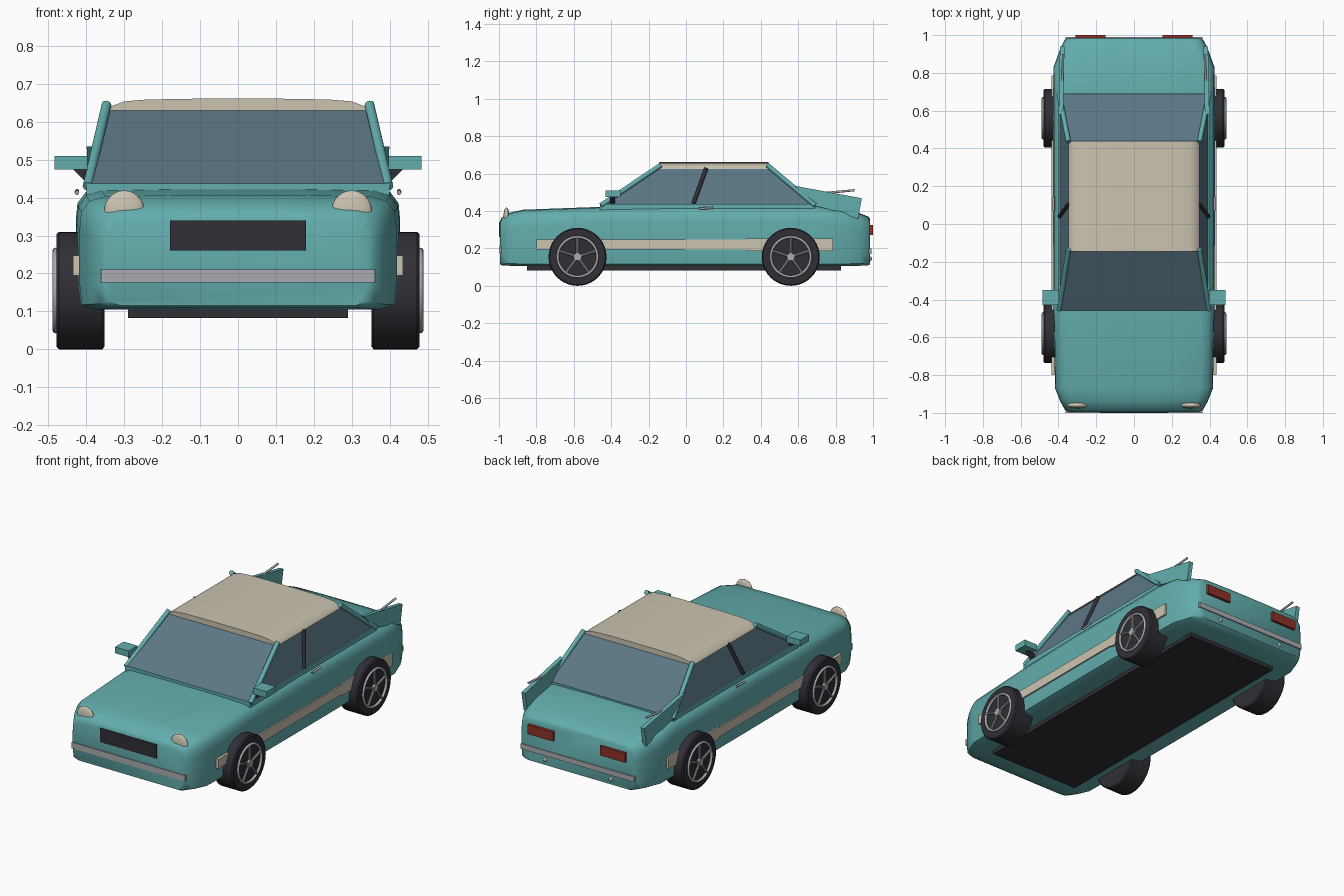
import bpy, bmesh, math
from mathutils import Vector, Matrix

if "Cube" in bpy.data.objects:
    bpy.data.objects.remove(bpy.data.objects["Cube"])

def material(name, r, g, b):
    m = bpy.data.materials.new(name)
    m.diffuse_color = (r, g, b, 1)
    m.use_nodes = True
    m.node_tree.nodes["Principled BSDF"].inputs["Base Color"].default_value = m.diffuse_color
    return m

TEAL = material("teal paint", 0.125, 0.42, 0.42)
CREAM = material("cream", 0.60, 0.55, 0.44)
GLASS = material("blue grey glass", 0.105, 0.185, 0.235)
BLACK = material("black rubber", 0.028, 0.028, 0.036)
SILVER = material("silver", 0.40, 0.41, 0.43)
RED = material("red lens", 0.27, 0.03, 0.02)

def finish(name, bm, mat, smooth=None):
    bmesh.ops.recalc_face_normals(bm, faces=bm.faces)
    me = bpy.data.meshes.new(name)
    bm.to_mesh(me)
    bm.free()
    me.materials.append(mat)
    ob = bpy.data.objects.new(name, me)
    bpy.context.collection.objects.link(ob)
    if smooth:
        bpy.ops.object.select_all(action='DESELECT')
        bpy.context.view_layer.objects.active = ob
        ob.select_set(True)
        bpy.ops.object.shade_smooth_by_angle(angle=math.radians(smooth))
    return ob

def loft(name, rings, mat, smooth=None):
    """Skin closed rings of equal length and cap both ends."""
    bm = bmesh.new()
    rows = [[bm.verts.new(p) for p in ring] for ring in rings]
    n = len(rows[0])
    for a, b in zip(rows, rows[1:]):
        for i in range(n):
            j = (i + 1) % n
            bm.faces.new((a[i], a[j], b[j], b[i]))
    bm.faces.new(rows[0])
    bm.faces.new(rows[-1])
    return finish(name, bm, mat, smooth)

def box(name, x, y, z, mat):
    ring = lambda h: [(x[0], y[0], h), (x[1], y[0], h), (x[1], y[1], h), (x[0], y[1], h)]
    return loft(name, [ring(z[0]), ring(z[1])], mat)

def side_box(name, s, x, y, z, mat):
    return box(name, sorted((s * x[0], s * x[1])), y, z, mat)

def tube(name, a, b, r, mat, n=12):
    a, b = Vector(a), Vector(b)
    bm = bmesh.new()
    rot = (b - a).to_track_quat('Z', 'Y').to_matrix().to_4x4()
    bmesh.ops.create_cone(bm, cap_ends=True, segments=n, radius1=r, radius2=r,
                          depth=(b - a).length, matrix=Matrix.Translation((a + b) / 2) @ rot)
    return finish(name, bm, mat, 40)

def ball(name, c, r, mat):
    bm = bmesh.new()
    bmesh.ops.create_uvsphere(bm, u_segments=24, v_segments=16, radius=1,
                              matrix=Matrix.Translation(c) @ Matrix.Diagonal((*r, 1)))
    return finish(name, bm, mat, 60)

def lathe(name, profile, mat, c, n=40, closed=False):
    """Spin (x, radius) points round an axle parallel to x through c."""
    rings = [[(c[0] + x, c[1] + r * math.cos(t), c[2] + r * math.sin(t))
              for t in (2 * math.pi * i / n for i in range(n))] for x, r in profile]
    return loft(name, rings, mat, 35)

# Body shell: stations of y, half width, top height, bottom height
stations = [(-0.995, 0.345, 0.345, 0.115), (-0.985, 0.365, 0.365, 0.11),
            (-0.94, 0.39, 0.392, 0.107), (-0.87, 0.418, 0.407, 0.105),
            (-0.46, 0.426, 0.422, 0.105), (0, 0.428, 0.43, 0.105),
            (0.69, 0.428, 0.43, 0.105), (0.83, 0.426, 0.412, 0.105),
            (0.93, 0.39, 0.388, 0.107), (0.975, 0.367, 0.37, 0.11),
            (0.985, 0.35, 0.355, 0.115)]
rings = []
for y, w, t, b in stations:
    half = [(0.35 * w, t), (0.84 * w, t - 0.004), (0.94 * w, t - 0.016), (0.99 * w, t - 0.045),
            (w, t - 0.09), (w, 0.17), (0.985 * w, b + 0.012), (0.9 * w, b)]
    rings.append([(x, y, z) for x, z in half] + [(-x, y, z) for x, z in reversed(half)])
loft("body_shell", rings, TEAL, 40)
loft("window_sill", [[(-0.40, -0.46, z), (0.40, -0.46, z), (0.40, 0.69, z), (-0.40, 0.69, z)]
                     for z in (0.40, 0.438)], TEAL)
box("underside_plate", (-0.29, 0.29), (-0.85, 0.83), (0.082, 0.12), BLACK)

# Glasshouse and roof
def rect(w, y0, y1, z):
    return [(-w, y0, z), (w, y0, z), (w, y1, z), (-w, y1, z)]
loft("cabin_glass", [rect(0.392, -0.46, 0.69, 0.436), rect(0.338, -0.145, 0.44, 0.63)], GLASS)
roof_half = [(0.12, 0.661), (0.24, 0.659), (0.30, 0.654), (0.335, 0.641), (0.347, 0.625)]
roof_ring = roof_half + [(-x, z) for x, z in reversed(roof_half)]
loft("roof", [[(x, y, z) for x, z in roof_ring] for y in (-0.145, 0.44)], CREAM, 40)

# Nose and tail fittings
box("grille", (-0.18, 0.18), (-1.0, -0.98), (0.26, 0.34), BLACK)
box("front_bumper", (-0.362, 0.362), (-1.0, -0.98), (0.176, 0.211), SILVER)
box("rear_bumper", (-0.362, 0.362), (0.975, 0.991), (0.17, 0.20), SILVER)

for s, side in ((1, "right"), (-1, "left")):
    ball("headlight_" + side, (s * 0.30, -0.96, 0.365), (0.053, 0.016, 0.054), CREAM)
    side_box("taillight_" + side, s, (0.15, 0.31), (0.97, 1.0), (0.272, 0.326), RED)
    ball("exhaust_" + side, (s * 0.21, 0.983, 0.145), (0.013, 0.011, 0.013), SILVER)

    # Roof pillars
    tube("front_pillar_" + side, (s * 0.397, -0.455, 0.43), (s * 0.347, -0.135, 0.645), 0.013, TEAL)
    tube("rear_pillar_" + side, (s * 0.397, 0.69, 0.43), (s * 0.347, 0.435, 0.645), 0.013, TEAL)
    tube("middle_pillar_" + side, (s * 0.394, 0.04, 0.44), (s * 0.345, 0.108, 0.628), 0.011, BLACK)

    # Tail fin with a thin rod
    fin = [(0.58, 0.535), (0.94, 0.468), (0.92, 0.358), (0.76, 0.41), (0.68, 0.43)]
    loft("tail_fin_" + side, [[(s * (x + 0.02 * (0.94 - y)), y, z) for y, z in fin]
                              for x in (0.368, 0.392)], TEAL)
    tube("fin_rod_" + side, (s * 0.378, 0.75, 0.497), (s * 0.375, 0.90, 0.511), 0.006, SILVER)

    # Door mirror, handle and side stripe
    side_box("mirror_" + side, s, (0.397, 0.484), (-0.43, -0.35), (0.474, 0.51), TEAL)
    loft("mirror_bracket_" + side, [[(s * x, y, z) for x, z in
         ((0.385, 0.44), (0.40, 0.44), (0.435, 0.475), (0.39, 0.475))]
         for y in (-0.405, -0.38)], BLACK)
    tube("door_handle_" + side, (s * 0.425, 0.07, 0.413), (s * 0.425, 0.145, 0.417), 0.006, SILVER)
    side_box("side_stripe_" + side, s, (0.41, 0.436), (-0.80, 0.32), (0.194, 0.248), CREAM)
    side_box("rear_stripe_" + side, s, (0.41, 0.437), (0.32, 0.785), (0.186, 0.254), CREAM)

    # Wheels
    for y, end in ((-0.58, "front"), (0.56, "rear")):
        tag = end + "_" + side
        c = (s * 0.415, y, 0.155)
        lathe("tyre_" + tag, [(s * x, r) for x, r in
              ((-0.063, 0.148), (-0.057, 0.155), (0.057, 0.155), (0.064, 0.149),
               (0.064, 0.112), (0.060, 0.108))], BLACK, c)
        bm = bmesh.new()
        n, m = 40, 8
        grid = [[bm.verts.new((c[0] + s * (0.066 + 0.008 * math.cos(q)),
                               c[1] + (0.106 + 0.007 * math.sin(q)) * math.cos(p),
                               c[2] + (0.106 + 0.007 * math.sin(q)) * math.sin(p)))
                 for q in (2 * math.pi * j / m for j in range(m))]
                for p in (2 * math.pi * i / n for i in range(n))]
        for i in range(n):
            for j in range(m):
                a, b = grid[i], grid[(i + 1) % n]
                bm.faces.new((a[j], b[j], b[(j + 1) % m], a[(j + 1) % m]))
        finish("rim_" + tag, bm, SILVER, 60)
        hub = Vector((s * 0.481, y, 0.155))
        tube("hub_" + tag, hub - Vector((s * 0.01, 0, 0)), hub + Vector((s * 0.009, 0, 0)),
             0.021, SILVER, 20)
        for k in range(5):
            t = math.radians(90 + 72 * k)
            d = Vector((0, math.cos(t), math.sin(t)))
            tube(f"spoke_{k + 1}_{tag}", hub, hub + d * 0.106, 0.007, SILVER, 8)
